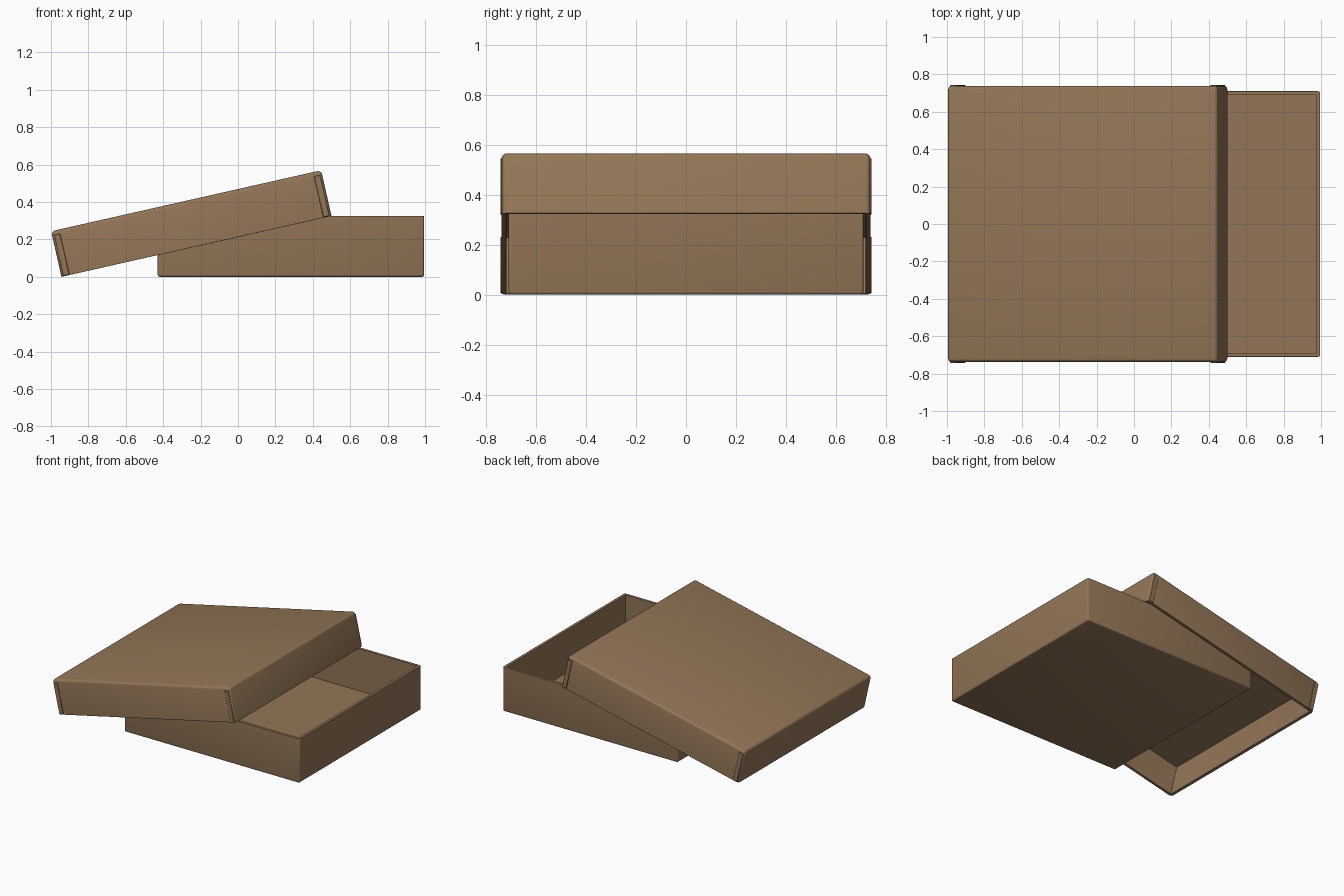
import bpy, bmesh, math
from mathutils import Matrix, Vector

if "Cube" in bpy.data.objects:
    bpy.data.objects.remove(bpy.data.objects["Cube"])

card = bpy.data.materials.new("brown_cardboard")
card.diffuse_color = (0.29, 0.18, 0.095, 1)
card.use_nodes = True
card.node_tree.nodes["Principled BSDF"].inputs["Base Color"].default_value = card.diffuse_color


def finish(name, bm, matrix, bevel=0.0, segments=2):
    mesh = bpy.data.meshes.new(name)
    bmesh.ops.recalc_face_normals(bm, faces=bm.faces)
    bm.to_mesh(mesh)
    bm.free()
    mesh.materials.append(card)
    ob = bpy.data.objects.new(name, mesh)
    bpy.context.collection.objects.link(ob)
    ob.matrix_world = matrix
    if bevel:
        mod = ob.modifiers.new("soft_edges", "BEVEL")
        mod.width, mod.segments = bevel, segments
        mod.limit_method = 'ANGLE'
    bpy.ops.object.select_all(action='DESELECT')
    ob.select_set(True)
    bpy.context.view_layer.objects.active = ob
    bpy.ops.object.shade_smooth_by_angle(angle=math.radians(35))
    return ob


def cuboid(bm, size, centre):
    m = Matrix.Translation(centre) @ Matrix.Diagonal((*size, 1))
    return bmesh.ops.create_cube(bm, size=1, matrix=m)["verts"]


def tray(name, size, wall, floor, matrix, corner, rim, flip=False):
    """Hollow open box, z from 0 up; flip puts the opening at the bottom."""
    sx, sy, sz = size
    bm = bmesh.new()
    cuboid(bm, size, (0, 0, sz / 2))
    top = max(bm.faces, key=lambda f: f.calc_center_median().z)
    # round the outer edges, except around the opening
    edges = [e for e in bm.edges if e not in list(top.edges)]
    bmesh.ops.bevel(bm, geom=edges, offset=corner, segments=3, profile=0.5, affect='EDGES')
    # hollow out
    top = max(bm.faces, key=lambda f: f.calc_center_median().z)
    bmesh.ops.inset_region(bm, faces=[top], thickness=wall)
    bmesh.ops.translate(bm, verts=list(top.verts), vec=(0, 0, 0))
    ext = bmesh.ops.extrude_face_region(bm, geom=[top])
    moved = [g for g in ext["geom"] if isinstance(g, bmesh.types.BMVert)]
    bmesh.ops.translate(bm, verts=moved, vec=(0, 0, floor - sz))
    if top.is_valid:
        bmesh.ops.delete(bm, geom=[top], context='FACES_ONLY')
    if flip:
        for v in bm.verts:
            v.co.z = sz - v.co.z
    return finish(name, bm, matrix, rim)


# Bottom box
tray("box_base", (1.425, 1.42, 0.325), 0.02, 0.015,
     Matrix.Translation((0.283, 0, 0)), 0.012, 0.005)

# Lid leaning on the rim of the box
angle = math.atan2(0.325, 1.44)
L, W, H = 1.48, 1.478, 0.25
lid_m = (Matrix.Translation((-0.944, 0, 0.0)) @ Matrix.Rotation(-angle, 4, 'Y')
         @ Matrix.Translation((L / 2, 0, 0)))
tray("box_lid", (L, W, H), 0.02, 0.02, lid_m, 0.022, 0.006, flip=True)

# Folded corner flaps on the long sides of the lid
bm = bmesh.new()
for sx in (-1, 1):
    for sy in (-1, 1):
        cuboid(bm, (0.035, 0.008, H - 0.025), (sx * (L / 2 - 0.027), sy * (W / 2), H / 2 - 0.01))
finish("lid_corner_flaps", bm, lid_m, 0.003, 1)
